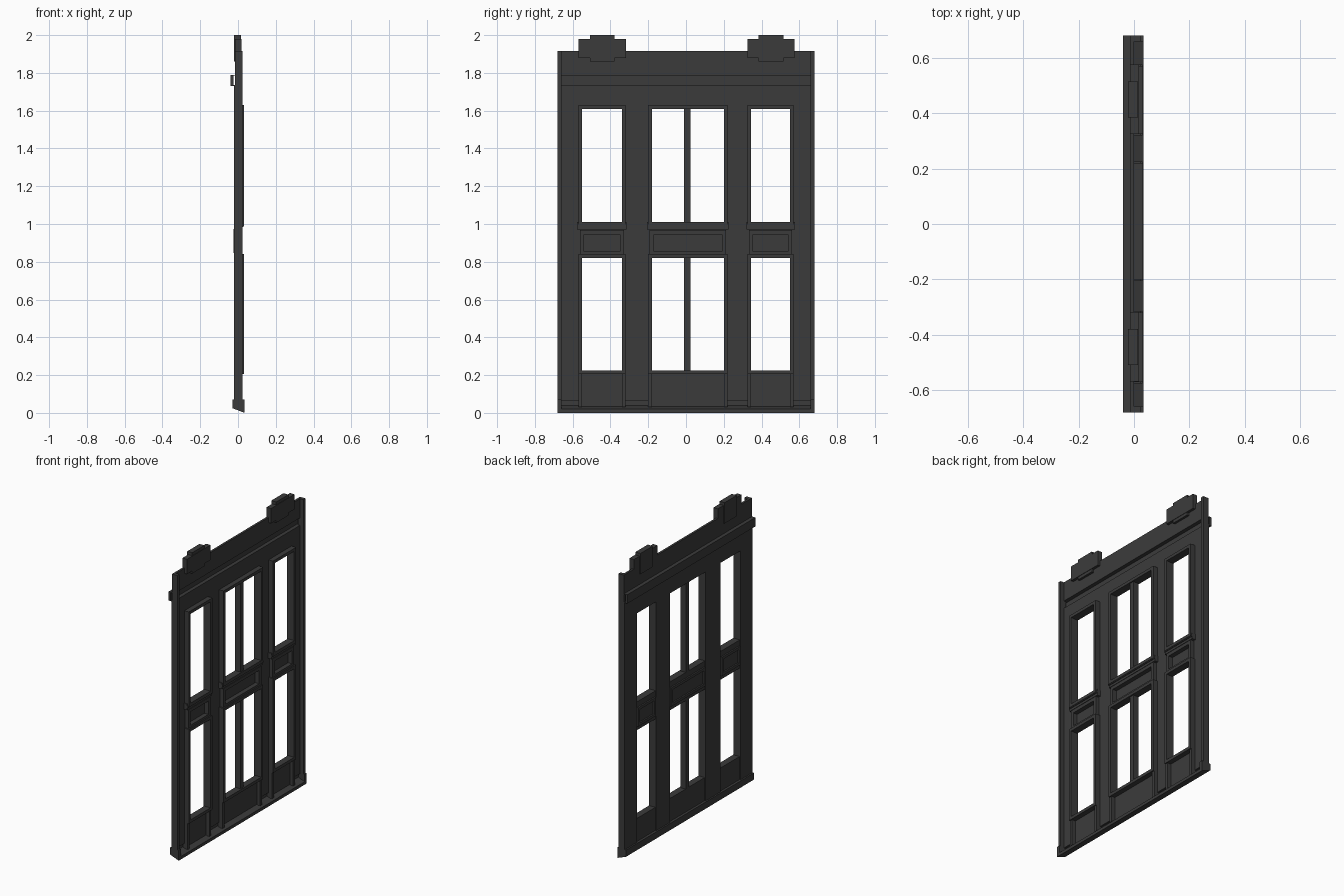
import bpy
import bmesh

if "Cube" in bpy.data.objects:
    bpy.data.objects.remove(bpy.data.objects["Cube"], do_unlink=True)

mat = bpy.data.materials.new("charcoal_grey")
mat.use_nodes = True
GREY = (0.044, 0.044, 0.044, 1)
mat.diffuse_color = GREY
mat.node_tree.nodes["Principled BSDF"].inputs["Base Color"].default_value = GREY


def finish(name, bm):
    bmesh.ops.recalc_face_normals(bm, faces=bm.faces)
    mesh = bpy.data.meshes.new(name)
    bm.to_mesh(mesh)
    bm.free()
    mesh.materials.append(mat)
    obj = bpy.data.objects.new(name, mesh)
    bpy.context.scene.collection.objects.link(obj)
    return obj


def prism(name, profile, y0, y1):
    """Extrude an (x, z) profile along y."""
    bm = bmesh.new()
    face = bm.faces.new([bm.verts.new((x, y0, z)) for x, z in profile])
    res = bmesh.ops.extrude_face_region(bm, geom=[face])
    verts = [g for g in res["geom"] if isinstance(g, bmesh.types.BMVert)]
    bmesh.ops.translate(bm, verts=verts, vec=(0, y1 - y0, 0))
    return finish(name, bm)


def box(name, x, y, z):
    return prism(name, [(x[0], z[0]), (x[1], z[0]), (x[1], z[1]), (x[0], z[1])], *y)


def ring(name, x, y, z, t):
    """Rectangular frame whose inner opening is y by z and whose border is t wide."""
    box(name + "_left_jamb", x, (y[0] - t, y[0]), (z[0] - t, z[1] + t))
    box(name + "_right_jamb", x, (y[1], y[1] + t), (z[0] - t, z[1] + t))
    box(name + "_sill", x, y, (z[0] - t, z[0]))
    box(name + "_head", x, y, (z[1], z[1] + t))


HALF = 0.68
BACK, FACE = 0.0, -0.02
BAYS = {"right": (-0.55, -0.34), "middle": (-0.18, 0.2), "left": (0.345, 0.55)}
LOWER, UPPER = (0.225, 0.82), (1.01, 1.61)

# Piers between the bays
edges = [-HALF] + [v for bay in BAYS.values() for v in bay] + [HALF]
for i in range(0, len(edges), 2):
    box(f"pier_{i // 2}", (FACE, BACK), edges[i:i + 2], (0.065, UPPER[1]))

# Header, hollow cornice and parapet
box("header", (FACE, BACK), (-HALF, HALF), (UPPER[1], 1.73))
prism("cornice", [(-0.04, 1.73), (BACK, 1.73), (BACK, 1.735), (-0.025, 1.735),
                  (-0.025, 1.785), (BACK, 1.785), (BACK, 1.79), (-0.04, 1.79)],
      -HALF, HALF)
box("parapet", (-0.015, BACK), (-HALF, HALF), (1.79, 1.915))

# End returns and hollow base with a sloping bottom plate
for side, name in ((-1, "right"), (1, "left")):
    y = sorted((side * HALF, side * (HALF - 0.022)))
    box(name + "_end_return", (-0.015, 0.025), y, (0.06, 1.915))
    prism(name + "_base_cap", [(-0.03, 0.025), (0.035, 0), (0.035, 0.07), (-0.03, 0.07)], *y)
prism("base_plate", [(-0.03, 0.025), (0.035, 0), (0.035, 0.02), (-0.03, 0.045)], -HALF, HALF)
box("base_board", (-0.03, -0.012), (-HALF, HALF), (0.03, 0.07))

# Bays: two windows, lower apron, middle panel
for name, y in BAYS.items():
    wide = (y[0] - 0.026, y[1] + 0.026)
    box(name + "_apron", (-0.013, BACK), y, (0.03, LOWER[0]))
    box(name + "_panel", (-0.015, -0.005), y, (LOWER[1], UPPER[0]))
    ring(name + "_panel_front_trim", (-0.025, -0.012),
         (y[0] + 0.025, y[1] - 0.025), (0.865, 0.955), 0.018)
    ring(name + "_panel_back_trim", (-0.008, 0.025),
         (y[0] + 0.01, y[1] - 0.01), (0.855, 0.945), 0.022)
    box(name + "_window_ledge", (-0.008, 0.025), wide, (0.97, UPPER[0]))
    box(name + "_ledge_lip", (-0.008, 0.03), wide, (0.985, 0.998))
    for level, z in (("lower", LOWER), ("upper", UPPER)):
        ring(f"{name}_{level}_window", (-0.01, 0.033), y, z, 0.02)
    for k, edge in enumerate((y[0] - 0.02, y[1])):
        box(f"{name}_apron_jamb_{k}", (-0.01, 0.025), (edge, edge + 0.02), (0.03, 0.21))

# Mullion in the two middle windows
for level, z in (("lower", LOWER), ("upper", UPPER)):
    box(level + "_mullion", (-0.015, 0.025), (-0.01, 0.024), z)

# Stepped blocks on the parapet
for name, c in (("right", -0.443), ("left", 0.45)):
    box(name + "_block", (-0.015, 0.018), (c - 0.125, c + 0.125), (1.88, 1.98))
    box(name + "_block_crown", (-0.022, 0.015), (c - 0.065, c + 0.065), (1.86, 2.0))
